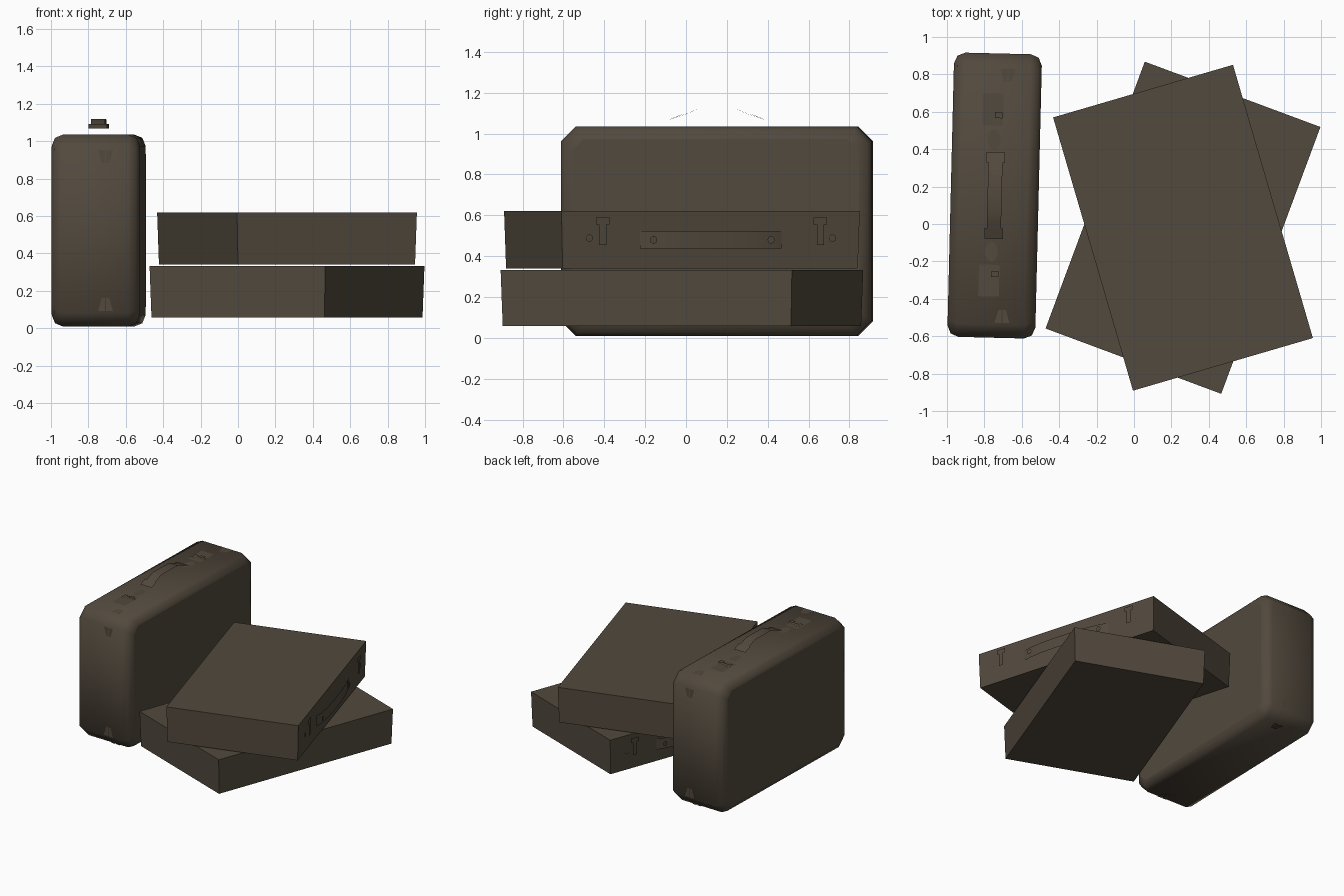
import bpy, math
from mathutils import Matrix, Vector

if "Cube" in bpy.data.objects:
    bpy.data.objects.remove(bpy.data.objects["Cube"])

leather = bpy.data.materials.new("dark_brown_leather")
leather.diffuse_color = (0.085, 0.067, 0.047, 1)
leather.use_nodes = True
leather.node_tree.nodes["Principled BSDF"].inputs["Base Color"].default_value = leather.diffuse_color


def mesh(name, verts, faces, mat, smooth=False):
    me = bpy.data.meshes.new(name)
    me.from_pydata([mat @ Vector(v) for v in verts], [], faces)
    me.materials.append(leather)
    ob = bpy.data.objects.new(name, me)
    bpy.context.collection.objects.link(ob)
    if smooth:
        bpy.ops.object.select_all(action='DESELECT')
        ob.select_set(True)
        bpy.context.view_layer.objects.active = ob
        bpy.ops.object.shade_smooth_by_angle(angle=math.radians(60))
    return ob


def plate(name, outline, w, mat):
    """Flat plate from a 2D outline at height w above a side."""
    mesh(name, [(u, v, w) for u, v in outline], [list(range(len(outline)))], mat)


def rect(u, v, du, dv):
    return [(u - du, v - dv), (u + du, v - dv), (u + du, v + dv), (u - du, v + dv)]


def tee(u, v, s=1.0):
    pts = [(-.018, -.025), (.018, -.025), (.018, .075), (.035, .075),
           (.035, .11), (-.035, .11), (-.035, .075), (-.018, .075)]
    return [(u + a * s, v + b * s) for a, b in pts]


def disc(u, v, ru, rv, n=10):
    return [(u + ru * math.cos(2 * math.pi * i / n), v + rv * math.sin(2 * math.pi * i / n)) for i in range(n)]


def strap(name, path, hw, mat, v0=0.0):
    """Thin bent strip following (u, w) points."""
    vs = [(u, v0 + s * hw, w) for u, w in path for s in (-1, 1)]
    fs = [(2 * i, 2 * i + 2, 2 * i + 3, 2 * i + 1) for i in range(len(path) - 1)]
    mesh(name, vs, fs, mat, True)


def frame(u, v, w, origin=(0, 0, 0)):
    m = Matrix((u, v, w)).transposed().to_4x4()
    m.translation = origin
    return m


# ---- two flat cases, stacked crosswise
def flat_case(name, z, h, deg):
    base = Matrix.Translation((.262, -.02, z)) @ Matrix.Rotation(math.radians(deg), 4, 'Z')
    vs = []
    for hx, hy, zz in ((.493, .753, -h / 2), (.501, .761, h / 2)):
        vs += [(-hx, -hy, zz), (hx, -hy, zz), (hx, hy, zz), (-hx, hy, zz)]
    fs = [(3, 2, 1, 0), (4, 5, 6, 7)] + [(i, (i + 1) % 4, (i + 1) % 4 + 4, i + 4) for i in range(4)]
    mesh(name + "_body", vs, fs, base)
    side = base @ frame((0, 1, 0), (0, 0, 1), (1, 0, 0), (.501, 0, 0))
    for s in (-1, 1):
        plate(name + "_latch", tee(s * .555, 0), .016, side)
        plate(name + "_latch_stud", disc(s * .62, .008, .018, .018), .004, side)
        plate(name + "_handle_rivet", disc(s * .3, 0, .018, .02), .029, side)
    arch = [(-.36, .003), (-.3, .018), (-.2, .03), (-.08, .035),
            (.08, .035), (.2, .03), (.3, .018), (.36, .003)]
    strap(name + "_handle", arch, .042, side)


flat_case("lower_case", .195, .275, 159.6)
flat_case("upper_case", .48, .28, 16.3)

# ---- standing suitcase: cut-corner profile with rounded rims
base = Matrix.Translation((-.745, .152, .5225)) @ Matrix.Rotation(math.radians(-1.4), 4, 'Z')
vs, fs = [], []
for x, ins in ((-.235, .06), (-.217, .017), (-.175, 0), (.175, 0), (.217, .017), (.235, .06)):
    a, b, c = .76 - ins, .5125 - ins, .072 - ins * .3
    vs += [(x, y, z) for y, z in ((a, -b + c), (a, b - c), (a - c, b), (-a + c, b),
                                  (-a, b - c), (-a, -b + c), (-a + c, -b), (a - c, -b))]
for r in range(5):
    for i in range(8):
        j = (i + 1) % 8
        fs.append((r * 8 + i, r * 8 + j, r * 8 + 8 + j, r * 8 + 8 + i)[::-1])
fs += [list(range(8))[::-1], list(range(40, 48))]
mesh("suitcase_body", vs, fs, base, True)

# top fittings: u along the length, v towards -x, w up
top = base @ frame((0, 1, 0), (-1, 0, 0), (0, 0, 1), (0, 0, .5125))
for u in (-.455, .46):
    plate("suitcase_latch_plate", rect(u, .02, .085, .055), .003, top)
for u in (-.42, .43):
    plate("suitcase_latch", tee(u, -.02, .8), .008, top)
    plate("suitcase_latch_tab", rect(u, -.012, .016, .02), .02, top)
for s in (-1, 1):
    plate("suitcase_handle_mount", disc(s * .3, .01, .055, .035), .003, top)

# floating handle with end loops
strap("suitcase_handle", [(-.215, .04), (-.15, .062), (-.1, .083), (.1, .083), (.15, .062), (.215, .04)],
      .038, top)
for s in (-1, 1):
    strap("suitcase_handle_loop", [(s * .175, .058), (s * .232, .034)], .05, top)

# corner brackets: paired tapered tabs on the ends, top and bottom
for s in (-1, 1):
    end = base @ frame((1, 0, 0), (0, 0, 1), (0, -1, 0))
    for e in (-1, 1):
        for k in (-1, 1):
            c = .055
            tab = [(c + k * .003, e * .43), (c + k * .04, e * .43), (c + k * .02, e * .36), (c + k * .003, e * .36)]
            plate("corner_bracket_end", tab, s * .763, end)
            lid = [(.055 + k * .003, s * .68), (.055 + k * .04, s * .68),
                   (.055 + k * .02, s * .61), (.055 + k * .003, s * .61)]
            h = .516 if e > 0 else -.5225
            mesh("corner_bracket_lid", [(x, y, h) for x, y in lid], [(0, 1, 2, 3)], base)
